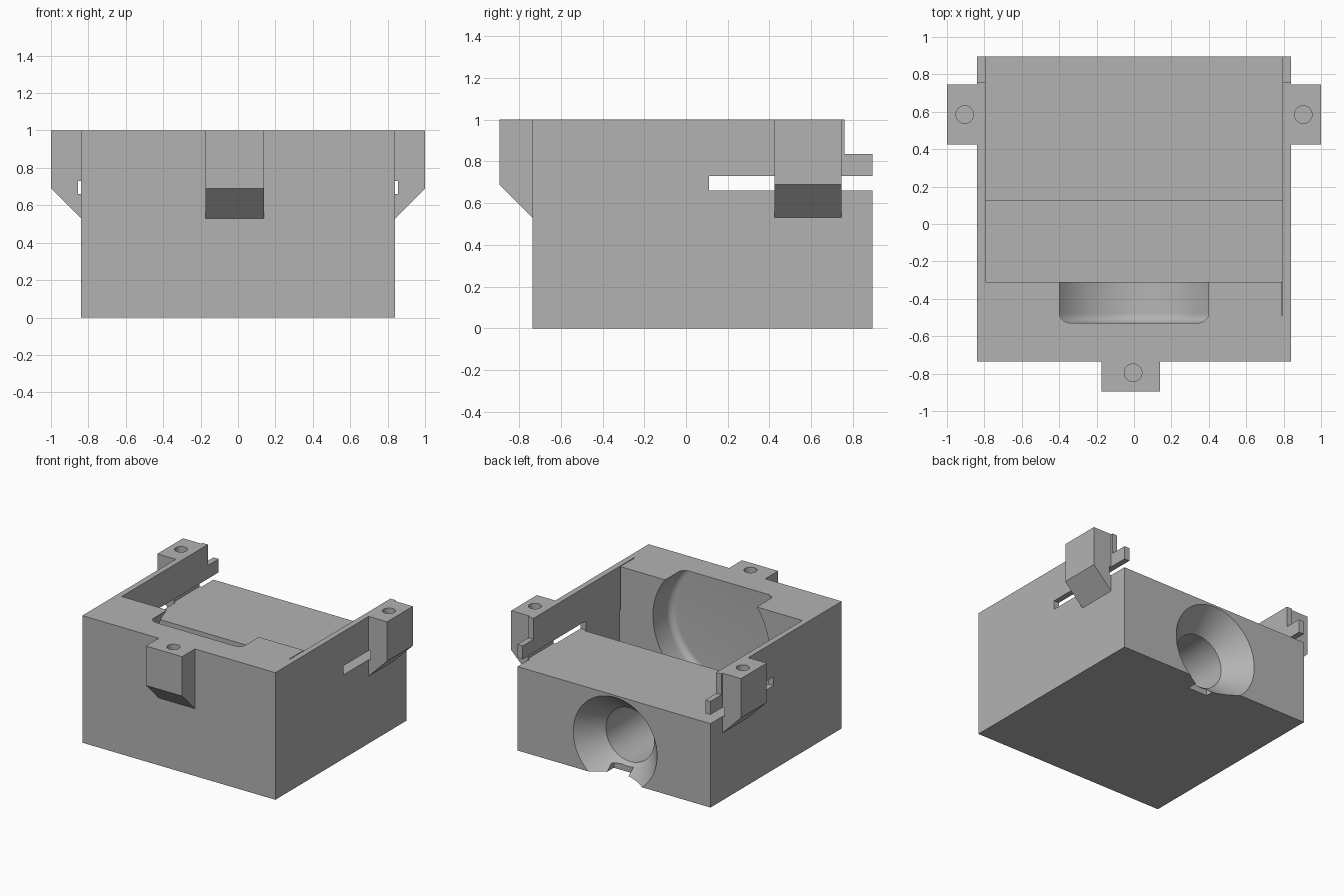
import bpy, bmesh, math
from mathutils import Matrix

old = bpy.data.objects.get("Cube")
if old:
    bpy.data.objects.remove(old, do_unlink=True)

grey = bpy.data.materials.new("plain grey")
grey.use_nodes = True
grey.diffuse_color = (0.45, 0.45, 0.45, 1)
grey.node_tree.nodes["Principled BSDF"].inputs["Base Color"].default_value = (0.45, 0.45, 0.45, 1)


def make(name, bm):
    bmesh.ops.recalc_face_normals(bm, faces=bm.faces)
    mesh = bpy.data.meshes.new(name)
    bm.to_mesh(mesh)
    bm.free()
    mesh.materials.append(grey)
    ob = bpy.data.objects.new(name, mesh)
    bpy.context.collection.objects.link(ob)
    return ob


def box(name, x, y, z):
    bm = bmesh.new()
    bmesh.ops.create_cube(bm, size=1)
    for v in bm.verts:
        v.co = [r[0] if c < 0 else r[1] for c, r in zip(v.co, (x, y, z))]
    return make(name, bm)


def lathe(name, profile, matrix, segments=64):
    """Closed solid turned about local z from (radius, height) points."""
    bm = bmesh.new()
    rings = []
    for r, h in profile:
        rings.append([bm.verts.new((r * math.cos(a), r * math.sin(a), h))
                      for a in (2 * math.pi * i / segments for i in range(segments))])
    for low, high in zip(rings, rings[1:]):
        for i in range(segments):
            j = (i + 1) % segments
            bm.faces.new((low[i], low[j], high[j], high[i]))
    bm.faces.new(rings[0])
    bm.faces.new(rings[-1])
    bm.transform(matrix)
    return make(name, bm)


def tab(name, half_a, half_b, matrix):
    """Screw tab reaching out along local x, sloped underneath."""
    outline = [(-0.03, 0.53), (0, 0.53), (0.16, 0.69), (0.16, 1), (-0.03, 1)]
    bm = bmesh.new()
    face = bm.faces.new([bm.verts.new((x, half_a, z)) for x, z in outline])
    side = bmesh.ops.extrude_face_region(bm, geom=[face])["geom"]
    for v in side:
        if isinstance(v, bmesh.types.BMVert):
            v.co.y = half_b
    bm.transform(matrix)
    return make(name, bm)


def combine(target, other, operation):
    mod = target.modifiers.new("join", "BOOLEAN")
    mod.operation = operation
    mod.solver = "EXACT"
    mod.object = other
    other.hide_render = True
    bpy.context.view_layer.objects.active = target
    bpy.ops.object.modifier_apply(modifier=mod.name)
    bpy.data.objects.remove(other, do_unlink=True)


def along_y(x, z):
    # Local z becomes +y, so profile heights are y positions
    return Matrix.Translation((x, 0, z)) @ Matrix.Rotation(-math.pi / 2, 4, "X")


# Main block
body = box("housing", (-0.84, 0.84), (-0.735, 0.895), (0, 1))

# Three screw tabs
turn = lambda degrees: Matrix.Rotation(math.radians(degrees), 4, "Z")
tabs = [
    tab("left_tab", 0.425, 0.745, Matrix.Translation((0.84, 0, 0))),
    tab("right_tab", -0.745, -0.425, Matrix.Translation((-0.84, 0, 0)) @ turn(180)),
    tab("front_tab", -0.175, 0.14, Matrix.Translation((0, -0.735, 0)) @ turn(-90)),
]
for part in tabs:
    combine(body, part, "UNION")

# Deep chamber, rear shelf, cover slot, shortened rail ends, thin slit
cuts = [
    box("chamber", (-0.795, 0.795), (-0.31, 0.125), (0.05, 1.1)),
    box("shelf", (-0.795, 0.795), (0.1, 1.0), (0.66, 1.1)),
    box("cover_slot", (-0.855, 0.855), (0.11, 1.0), (0.66, 0.73)),
    box("rail_ends", (-1.1, 1.1), (0.76, 1.0), (0.835, 1.1)),
    box("thin_slit", (0.789, 0.795), (-0.49, -0.3), (0.66, 1.1)),
]

# Round pocket with a filleted bottom
fillet = 0.05
pocket = [(0.505, -0.2)]
for i in range(9):
    a = math.pi / 2 * i / 8
    pocket.append((0.505 - fillet + fillet * math.cos(a), -0.48 - fillet * math.sin(a)))
cuts.append(lathe("pocket", pocket, along_y(0, 0.69), 96))

# Rear opening: bore with a flared mouth, and a small notch below it
flare = 0.155 / 0.185
cuts.append(lathe("bore", [(0.21, 0.05), (0.21, 0.71), (0.365, 0.895),
                           (0.365 + 0.1 * flare, 0.995)], along_y(-0.01, 0.28)))
cuts.append(box("notch", (-0.06, 0.11), (0.74, 1.0), (-0.1, 0.05)))

# Screw holes
for x, y in ((0.905, 0.585), (-0.905, 0.585), (-0.005, -0.795)):
    cuts.append(lathe("screw_hole", [(0.047, 0.74), (0.047, 1.1)],
                      Matrix.Translation((x, y, 0)), 32))

for cutter in cuts:
    combine(body, cutter, "DIFFERENCE")

# Smooth rounds, sharp corners
bpy.ops.object.select_all(action="DESELECT")
body.select_set(True)
bpy.context.view_layer.objects.active = body
bpy.ops.object.shade_smooth_by_angle(angle=math.radians(30))
